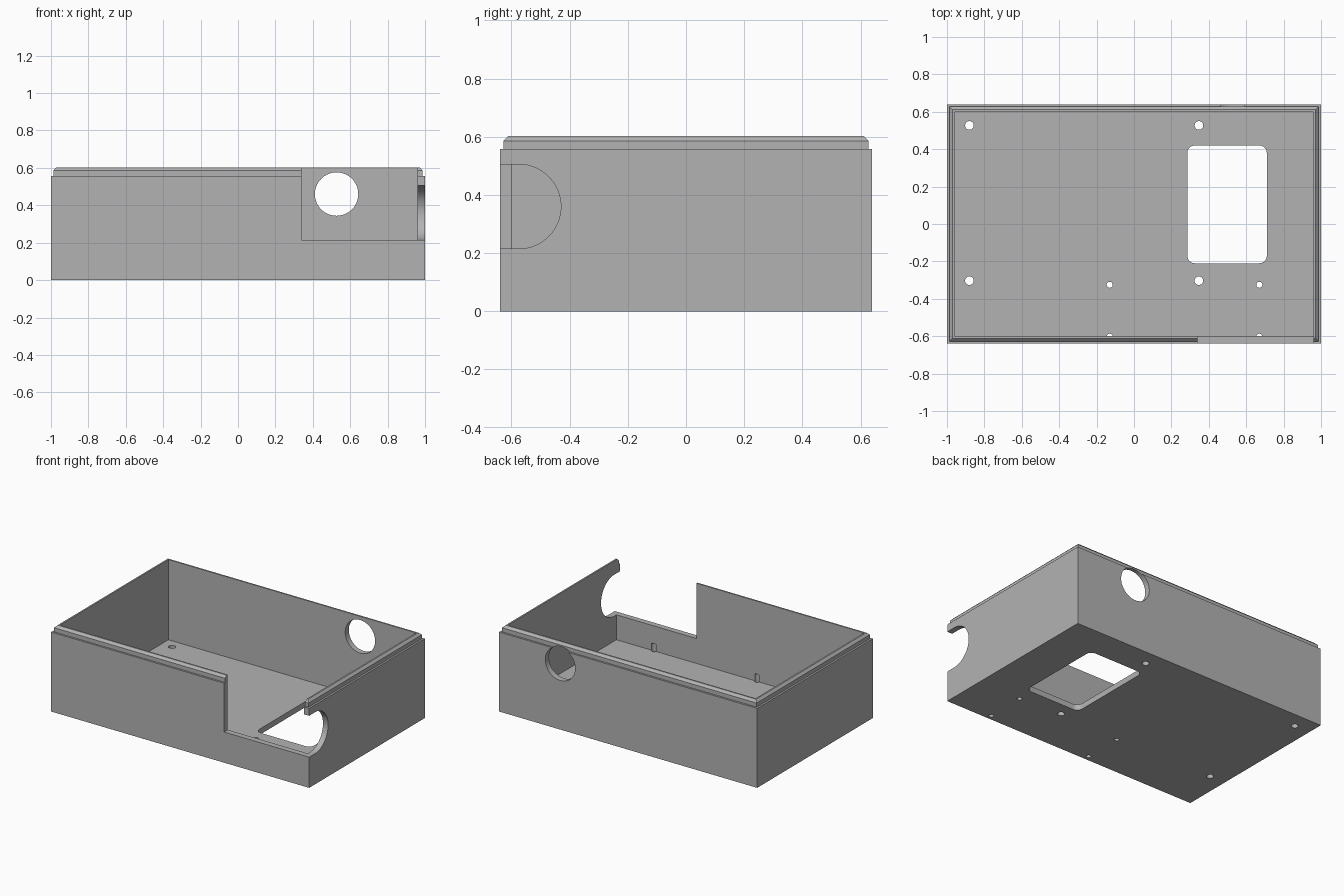
import bpy, bmesh
from math import pi, sin, cos
from mathutils import Vector

cube = bpy.data.objects.get("Cube")
if cube:
    bpy.data.objects.remove(cube)

W, D = 1.0, 0.64          # half width and half depth
WALL, FLOOR = 0.04, 0.04
STEP, TOP = 0.557, 0.602  # lip base and rim


def link(name, bm):
    bmesh.ops.recalc_face_normals(bm, faces=bm.faces)
    mesh = bpy.data.meshes.new(name)
    bm.to_mesh(mesh)
    bm.free()
    obj = bpy.data.objects.new(name, mesh)
    bpy.context.collection.objects.link(obj)
    return obj


def arc(cx, cy, r, start, end, steps):
    angles = [start + (end - start) * i / steps for i in range(steps + 1)]
    return [(cx + r * cos(a), cy + r * sin(a)) for a in angles]


def circle(cx, cy, r, steps=48):
    return arc(cx, cy, r, 0, 2 * pi, steps)[:-1]


def rounded_rect(x0, x1, y0, y1, r):
    corners = [(x1 - r, y1 - r), (x0 + r, y1 - r), (x0 + r, y0 + r), (x1 - r, y0 + r)]
    return [p for i, c in enumerate(corners)
            for p in arc(*c, r, i * pi / 2, (i + 1) * pi / 2, 8)]


def place(axis, p, t):
    return {"x": (t, p[0], p[1]), "y": (p[0], t, p[1]), "z": (p[0], p[1], t)}[axis]


def cut(target, name, outline, axis, lo, hi):
    """Extrude an outline along an axis and subtract it from the target."""
    bm = bmesh.new()
    face = bm.faces.new([bm.verts.new(place(axis, p, lo)) for p in outline])
    ext = bmesh.ops.extrude_face_region(bm, geom=[face])
    shift = Vector(place(axis, (0, 0), hi - lo))
    bmesh.ops.translate(bm, vec=shift,
                        verts=[v for v in ext["geom"] if isinstance(v, bmesh.types.BMVert)])
    cutter = link(name, bm)
    cutter.hide_render = True
    mod = target.modifiers.new(name, "BOOLEAN")
    mod.operation, mod.solver, mod.object = "DIFFERENCE", "EXACT", cutter
    bpy.context.view_layer.objects.active = target
    bpy.ops.object.modifier_apply(modifier=name)
    bpy.data.objects.remove(cutter)


# Open tray with a stepped, chamfered lip: (inset, height) per ring
rings = [(0, 0), (0, STEP), (0.013, STEP), (0.013, 0.586),
         (0.029, TOP), (WALL, TOP), (WALL, FLOOR)]
bm = bmesh.new()
loops = []
for inset, z in rings:
    x, y = W - inset, D - inset
    loops.append([bm.verts.new((sx * x, sy * y, z))
                  for sx, sy in ((-1, -1), (1, -1), (1, 1), (-1, 1))])
for a, b in zip(loops, loops[1:]):
    for i in range(4):
        j = (i + 1) % 4
        bm.faces.new((a[i], a[j], b[j], b[i]))
bm.faces.new(loops[0])
bm.faces.new(loops[-1])
box = link("enclosure_base", bm)

# Front wall notch
cut(box, "front_notch", [(0.34, 0.215), (W - WALL, 0.215), (W - WALL, 0.8), (0.34, 0.8)],
    "y", -0.8, -0.6)

# Side slot, open at the front and round at the back
slot = [(-0.8, 0.215)] + arc(-0.575, 0.36, 0.145, -pi / 2, pi / 2, 32) + [(-0.8, 0.505)]
cut(box, "side_slot", slot, "x", 0.9, 1.1)

# Round cable hole in the back wall
cut(box, "back_hole", circle(0.527, 0.46, 0.116, 64), "y", 0.5, 0.8)

# Rounded window in the floor
cut(box, "floor_window", rounded_rect(0.285, 0.71, -0.21, 0.42, 0.04), "z", -0.1, 0.1)

# Large mounting holes
for x in (-0.88, 0.347):
    for y in (-0.303, 0.527):
        cut(box, "mount_hole", circle(x, y, 0.023), "z", -0.1, 0.1)

# Small screw holes; the front pair bites into the wall
for x in (-0.13, 0.67):
    for y in (-0.325, -0.602):
        cut(box, "screw_hole", circle(x, y, 0.016, 32), "z", -0.1, 0.09)

# Grey plastic
grey = bpy.data.materials.new("grey_plastic")
grey.use_nodes = True
colour = (0.45, 0.45, 0.45, 1)
grey.diffuse_color = colour
grey.node_tree.nodes["Principled BSDF"].inputs["Base Color"].default_value = colour
box.data.materials.clear()
box.data.materials.append(grey)

bpy.ops.object.select_all(action="DESELECT")
box.select_set(True)
bpy.context.view_layer.objects.active = box
bpy.ops.object.shade_smooth_by_angle(angle=pi / 6)
